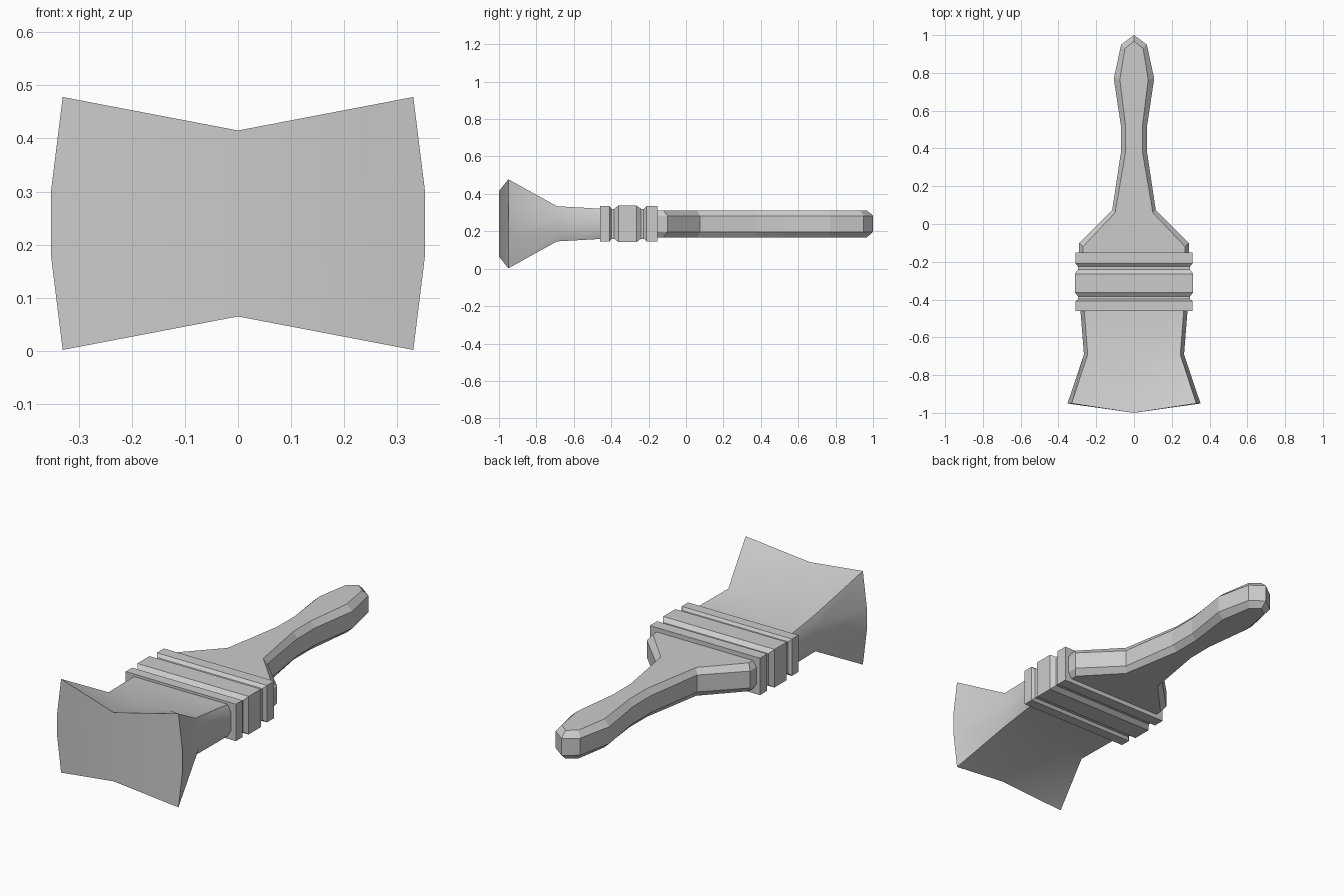
import bpy, bmesh, math

cube = bpy.data.objects.get("Cube")
if cube:
    bpy.data.objects.remove(cube)

MID = 0.24  # height of the horizontal symmetry plane

grey = bpy.data.materials.new("plain grey")
grey.use_nodes = True
COLOUR = (0.6, 0.6, 0.6, 1)
grey.diffuse_color = COLOUR
grey.node_tree.nodes["Principled BSDF"].inputs["Base Color"].default_value = COLOUR


def loft(name, rings, fold=False):
    """Skin a list of equal rings and cap both ends."""
    bm = bmesh.new()
    loops = [[bm.verts.new((x, y, z + MID)) for x, y, z in r] for r in rings]
    for a, b in zip(loops, loops[1:]):
        for i in range(len(a)):
            j = (i + 1) % len(a)
            bm.faces.new((a[i], a[j], b[j], b[i]))
    bm.faces.new(loops[0])
    bm.faces.new(loops[-1])
    bmesh.ops.remove_doubles(bm, verts=bm.verts, dist=0.0001)
    if fold:  # crease the end cap along the centre line
        tip = min(v.co.y for v in bm.verts)
        bmesh.ops.connect_verts(bm, verts=[v for v in bm.verts if v.co.y < tip + 0.001])
    bmesh.ops.recalc_face_normals(bm, faces=bm.faces)
    mesh = bpy.data.meshes.new(name)
    bm.to_mesh(mesh)
    bm.free()
    mesh.materials.append(grey)
    obj = bpy.data.objects.new(name, mesh)
    bpy.context.collection.objects.link(obj)
    return obj


def smooth(obj, degrees):
    bpy.ops.object.select_all(action='DESELECT')
    obj.select_set(True)
    bpy.context.view_layer.objects.active = obj
    bpy.ops.object.shade_smooth_by_angle(angle=math.radians(degrees))


# Handle: mirrored outline with chamfered upper and lower rims
outer = [(0.29, -0.17), (0.29, -0.10), (0.115, 0.075), (0.07, 0.375),
         (0.07, 0.525), (0.107, 0.77), (0.068, 0.95), (0, 1)]
inner = [(0.27, -0.17), (0.27, -0.12), (0.1, 0.06), (0.045, 0.38),
         (0.045, 0.52), (0.075, 0.765), (0.048, 0.93), (0, 0.968)]


def outline(half, z):
    full = half + [(-x, y) for x, y in reversed(half[:-1])]
    return [(x, y, z) for x, y in full]


loft("handle", [outline(inner, -0.072), outline(outer, -0.043),
                outline(outer, 0.043), outline(inner, 0.072)])

# Ferrule: rectangular sleeve with two pressed grooves
profile = [(-0.46, 0), (-0.408, 0), (-0.398, 0.014), (-0.384, 0.014), (-0.362, -0.003),
           (-0.264, -0.003), (-0.24, 0.014), (-0.226, 0.014), (-0.21, 0), (-0.152, 0)]
loft("ferrule", [[(sx * (0.31 - d), y, sz * (0.094 - d))
                  for sx, sz in ((1, 1), (-1, 1), (-1, -1), (1, -1))]
                 for y, d in profile])


# Bristles: flared cross-sections given as one quadrant each
def section(quadrant):
    right = quadrant + [(x, y, -z) for x, y, z in reversed(quadrant)]
    return right + [(-x, y, z) for x, y, z in reversed(right)]


root = [(0.2, -0.44, 0.08), (0.265, -0.44, 0.08), (0.285, -0.44, 0.045)]
waist = [(0.1, -0.69, 0.094), (0.245, -0.69, 0.094), (0.265, -0.69, 0.05)]
tips = [(0, -1, 0.175), (0.33, -0.95, 0.238), (0.352, -0.95, 0.06)]
bristles = loft("bristles", [section(root), section(waist), section(tips)], fold=True)
smooth(bristles, 35)
